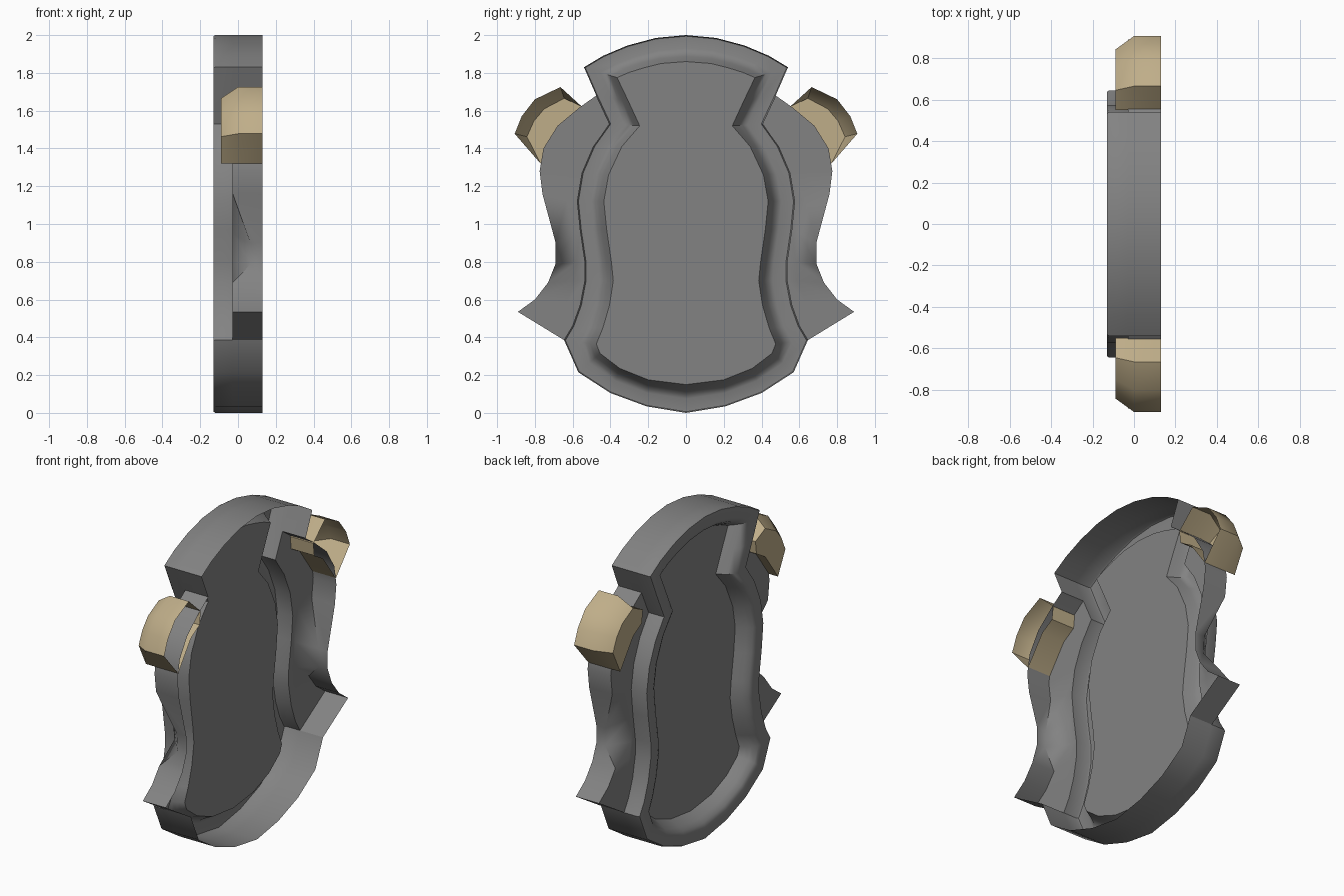
import bpy, bmesh, math
from mathutils import Vector

if "Cube" in bpy.data.objects:
    bpy.data.objects.remove(bpy.data.objects["Cube"])

BACK, SEAT = 0.13, -0.028     # open rear edge, wing front plane

# half outlines (y, z) from top centre to bottom centre
OUTER = [(0, 2), (.16, 1.985), (.31, 1.945), (.44, 1.89), (.54, 1.83), (.475, 1.68),
         (.405, 1.53), (.49, 1.41), (.55, 1.27), (.575, 1.12), (.56, .97), (.535, .8),
         (.535, .7), (.56, .57), (.60, .46), (.645, .385), (.57, .215), (.40, .105),
         (.21, .035), (0, 0)]
PANEL = [(0, 1.86), (.13, 1.85), (.22, 1.828), (.30, 1.803), (.365, 1.775), (.305, 1.65),
         (.245, 1.52), (.34, 1.41), (.41, 1.26), (.435, 1.12), (.42, .97), (.395, .8),
         (.385, .7), (.405, .57), (.44, .45), (.475, .365), (.455, .315), (.35, .235),
         (.2, .175), (0, .15)]
# frame section: (blend from outer to panel, x)
SECTION = [(0, SEAT), (0, -.12), (.04, -.13), (.5, -.13), (.66, -.12), (.8, -.09),
           (.9, -.062), (1, -.032)]


def material(name, rgb):
    m = bpy.data.materials.new(name)
    m.diffuse_color = (*rgb, 1)
    m.use_nodes = True
    m.node_tree.nodes["Principled BSDF"].inputs["Base Color"].default_value = m.diffuse_color
    return m


grey = material("grey", (.225, .225, .225))
tan = material("tan", (.52, .42, .25))


def finish(name, bm, mat, angle):
    bmesh.ops.remove_doubles(bm, verts=bm.verts, dist=1e-4)
    bmesh.ops.dissolve_degenerate(bm, edges=bm.edges, dist=1e-5)
    bmesh.ops.recalc_face_normals(bm, faces=bm.faces)
    # shells are open at the rear, so face them towards -x
    if sum(f.normal.x * f.calc_area() for f in bm.faces) > 0:
        bmesh.ops.reverse_faces(bm, faces=bm.faces)
    me = bpy.data.meshes.new(name)
    bm.to_mesh(me)
    bm.free()
    ob = bpy.data.objects.new(name, me)
    bpy.context.collection.objects.link(ob)
    me.materials.append(mat)
    bpy.ops.object.select_all(action='DESELECT')
    bpy.context.view_layer.objects.active = ob
    ob.select_set(True)
    bpy.ops.object.shade_smooth_by_angle(angle=math.radians(angle))
    return ob


def strip(bm, rows, closed=False):
    """Skin neighbouring rows of points with quads."""
    vr = [[bm.verts.new(p) for p in r] for r in rows]
    for a, b in zip(vr, vr[1:]):
        n = len(a)
        for i in range(n if closed else n - 1):
            j = (i + 1) % n
            bm.faces.new((a[i], a[j], b[j], b[i]))
    return vr


def full(half):
    return half + [(-y, z) for y, z in half[-2:0:-1]]


# shield frame with recessed panel
bm = bmesh.new()
outer, panel = full(OUTER), full(PANEL)
rows = [[(x, a[0] + (b[0] - a[0]) * t, a[1] + (b[1] - a[1]) * t)
         for a, b in zip(outer, panel)] for t, x in SECTION]
bm.faces.new(strip(bm, rows, True)[-1])
# deep walls at the top and bottom, where no wing is attached
for half in (OUTER[:6], OUTER[15:]):
    for s in (1, -1):
        strip(bm, [[(x, s * y, z) for y, z in half] for x in (BACK, SEAT)])
finish("shield_frame", bm, grey, 42)

# side wings: inner edge on the frame, dented outer edge (y, z, x)
INNER = OUTER[5:7] + [(.45, 1.465)] + OUTER[7:16]
EDGE = [(.475, 1.68, SEAT), (.56, 1.62, SEAT), (.68, 1.52, SEAT), (.755, 1.4, SEAT),
        (.775, 1.28, SEAT), (.76, 1.16, SEAT), (.69, .9, .065), (.69, .79, .07),
        (.73, .69, SEAT), (.80, .6, SEAT), (.89, .535, SEAT), (.645, .385, SEAT)]
for s, side in ((1, "right"), (-1, "left")):
    bm = bmesh.new()
    inner = [(SEAT, s * y, z) for y, z in INNER]
    edge = [(x, s * y, z) for y, z, x in EDGE]
    fold = []
    for a, b in zip(inner, edge):
        p = Vector(a).lerp(Vector(b), .3)
        fold.append((SEAT, p.y, p.z))
    strip(bm, [inner, fold, edge, [(BACK, y, z) for x, y, z in edge]])
    finish("wing_" + side, bm, grey, 50)

# tan shoulder clasps with chamfered outer front edge, open at the rear
CLASP = [(.55, 1.62), (.665, 1.725), (.80, 1.66), (.87, 1.57), (.907, 1.478),
         (.77, 1.32), (.645, 1.49), (.56, 1.54)]
CAP = CLASP[:1] + [(.645, 1.665), (.75, 1.61), (.805, 1.545), (.842, 1.462)] + CLASP[5:]
for s, side in ((1, "right"), (-1, "left")):
    bm = bmesh.new()
    rows = [[(x, s * y, z) for y, z in pts]
            for pts, x in ((CLASP, BACK), (CLASP, 0), (CAP, -.09))]
    bm.faces.new(strip(bm, rows, True)[-1])
    finish("clasp_" + side, bm, tan, 50)
